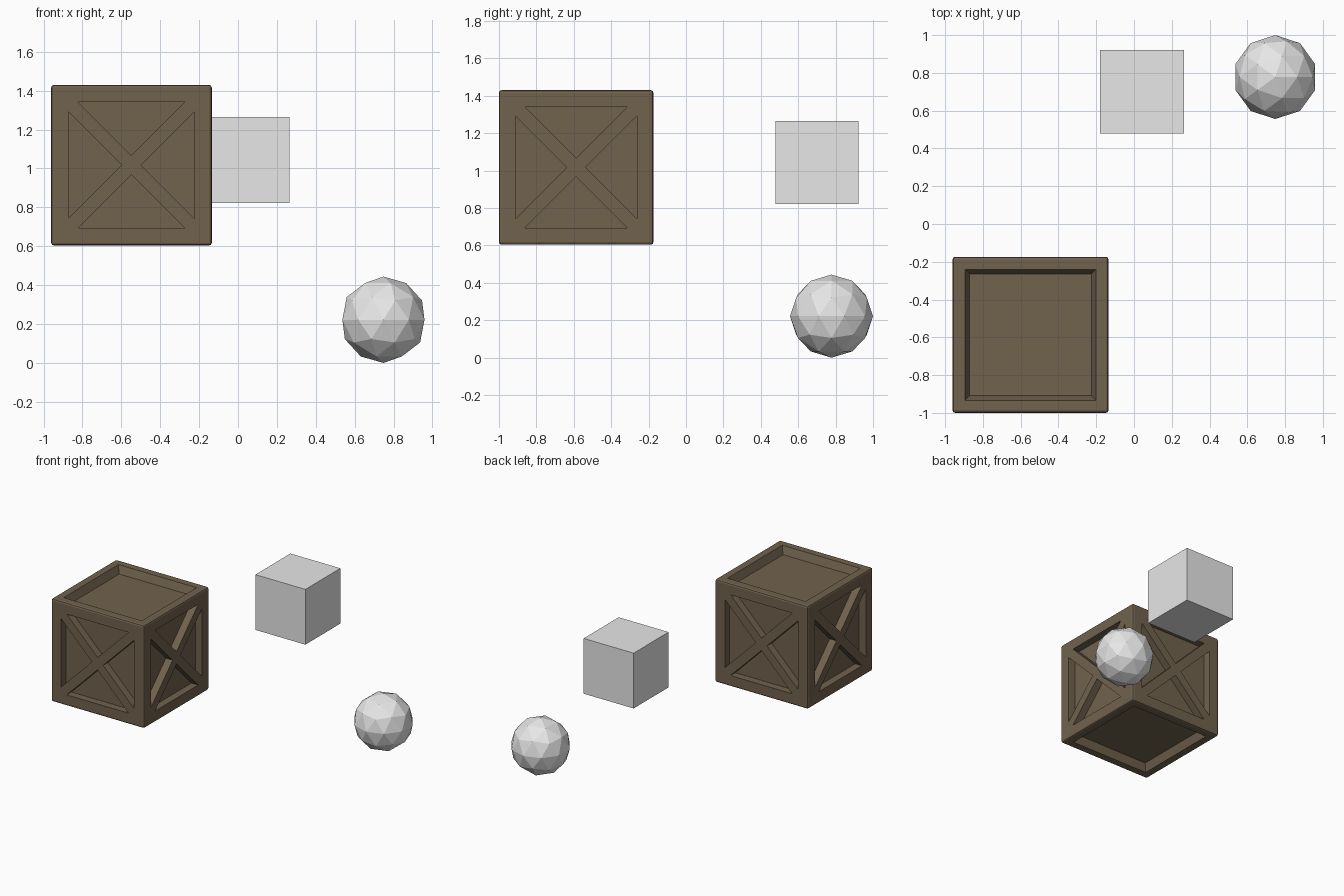
import bpy, bmesh, math
from mathutils import Matrix, Vector

if "Cube" in bpy.data.objects:
    bpy.data.objects.remove(bpy.data.objects["Cube"])


def material(name, rgb):
    m = bpy.data.materials.new(name)
    m.diffuse_color = (*rgb, 1.0)
    m.use_nodes = True
    m.node_tree.nodes["Principled BSDF"].inputs["Base Color"].default_value = m.diffuse_color
    return m


BROWN = material("crate brown", (0.165, 0.122, 0.076))
GREY = material("plain grey", (0.8, 0.8, 0.8))


def make_object(name, bm, mat, location):
    mesh = bpy.data.meshes.new(name)
    bm.to_mesh(mesh)
    bm.free()
    mesh.materials.append(mat)
    ob = bpy.data.objects.new(name, mesh)
    ob.location = location
    bpy.context.collection.objects.link(ob)
    return ob


def add_prism(bm, inner, outer, z0, z1, rot):
    """Closed prism from an inner outline at z0 to an outer outline at z1."""
    lo = [bm.verts.new(rot @ Vector((x, y, z0))) for x, y in inner]
    hi = [bm.verts.new(rot @ Vector((x, y, z1))) for x, y in outer]
    bm.faces.new(lo[::-1])
    bm.faces.new(hi)
    n = len(lo)
    for i in range(n):
        j = (i + 1) % n
        bm.faces.new((lo[i], lo[j], hi[j], hi[i]))


def square(h):
    return [(-h, -h), (h, -h), (h, h), (-h, h)]


HALF = 0.413      # half size of the crate
DEPTH = 0.06      # depth of the recessed panels
GAP = 0.324       # half size of the side openings
BRACE = 0.05      # half height of the diagonal braces
CENTRE = (-0.548, -0.587, 1.017)

# crate body with softened outer edges
bm = bmesh.new()
bmesh.ops.create_cube(bm, size=2 * HALF)
bmesh.ops.bevel(bm, geom=bm.edges[:], offset=0.014, segments=2,
                profile=0.5, affect='EDGES')
crate = make_object("crate", bm, BROWN, CENTRE)

# recess cutters
bm = bmesh.new()
floor, outside = HALF - DEPTH, HALF + 0.05

# four triangles between the crossed braces on each of the four sides
triangle = [(0, BRACE), (GAP - BRACE, GAP), (BRACE - GAP, GAP)]
for side in range(4):
    to_side = Matrix.Rotation(side * math.pi / 2, 3, 'Z') @ Matrix.Rotation(math.pi / 2, 3, 'X')
    for k in range(4):
        rot = to_side @ Matrix.Rotation(k * math.pi / 2, 3, 'Z')
        add_prism(bm, triangle, triangle, floor, outside, rot)

# sloped square recess on the top and bottom
slope = 0.025 / DEPTH
for angle in (0, math.pi):
    add_prism(bm, square(0.322), square(0.322 + slope * (outside - floor)),
              floor, outside, Matrix.Rotation(angle, 3, 'X'))
bmesh.ops.recalc_face_normals(bm, faces=bm.faces[:])
cutter = make_object("recess_cutter", bm, BROWN, CENTRE)
cutter.hide_render = True

mod = crate.modifiers.new("recesses", 'BOOLEAN')
mod.operation = 'DIFFERENCE'
mod.solver = 'EXACT'
mod.object = cutter
bpy.context.view_layer.objects.active = crate
crate.select_set(True)
bpy.ops.object.modifier_apply(modifier=mod.name)
bpy.data.objects.remove(cutter)

# plain cube
bm = bmesh.new()
bmesh.ops.create_cube(bm, size=0.444)
make_object("cube", bm, GREY, (0.042, 0.70, 1.044))

# low-poly ball
bm = bmesh.new()
bmesh.ops.create_icosphere(bm, subdivisions=2, radius=0.222)
make_object("ball", bm, GREY, (0.748, 0.778, 0.222))
